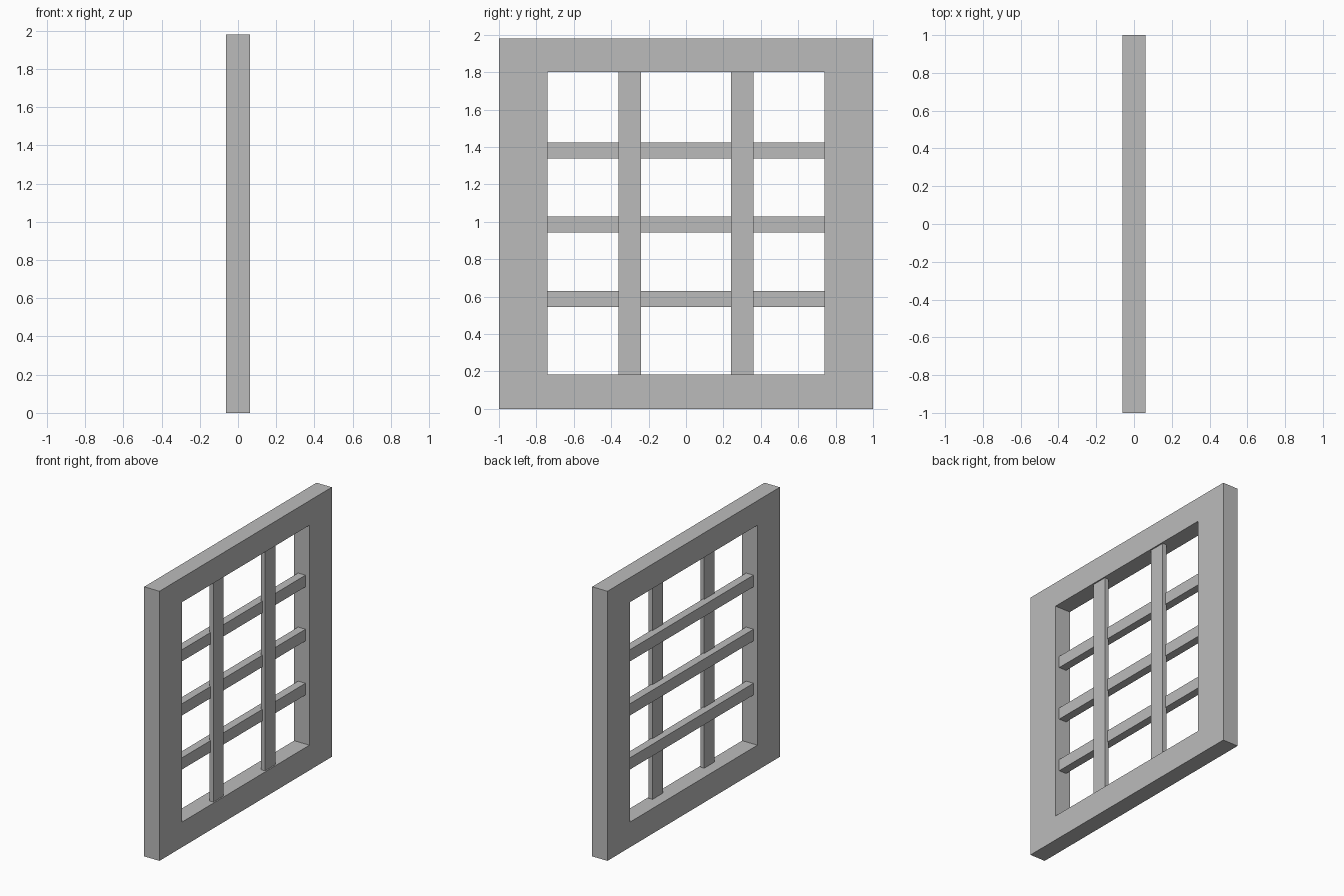
import bpy
import bmesh

cube = bpy.data.objects.get("Cube")
if cube:
    bpy.data.objects.remove(cube, do_unlink=True)

grey = bpy.data.materials.new("plain_grey")
grey.use_nodes = True
colour = (0.5, 0.5, 0.5, 1)
grey.diffuse_color = colour
grey.node_tree.nodes["Principled BSDF"].inputs["Base Color"].default_value = colour


def add_object(name, bm):
    bmesh.ops.recalc_face_normals(bm, faces=bm.faces)
    mesh = bpy.data.meshes.new(name)
    bm.to_mesh(mesh)
    bm.free()
    mesh.materials.append(grey)
    obj = bpy.data.objects.new(name, mesh)
    bpy.context.collection.objects.link(obj)
    return obj


def add_bar(name, low, high):
    bm = bmesh.new()
    bmesh.ops.create_cube(bm, size=1)
    for v in bm.verts:
        v.co = [(a + b) / 2 + c * (b - a) for a, b, c in zip(low, high, v.co)]
    return add_object(name, bm)


DEPTH = 0.062
HEIGHT = 1.98
OPEN_Y, OPEN_LOW, OPEN_HIGH = 0.74, 0.185, 1.80


def rectangle(bm, x, half, low, high):
    corners = ((-half, low), (half, low), (half, high), (-half, high))
    return [bm.verts.new((x, y, z)) for y, z in corners]


# Outer frame with mitred corners
bm = bmesh.new()
rings = [rectangle(bm, -DEPTH, 1, 0, HEIGHT),
         rectangle(bm, DEPTH, 1, 0, HEIGHT),
         rectangle(bm, DEPTH, OPEN_Y, OPEN_LOW, OPEN_HIGH),
         rectangle(bm, -DEPTH, OPEN_Y, OPEN_LOW, OPEN_HIGH)]
for r in range(4):
    a, b = rings[r], rings[(r + 1) % 4]
    for i in range(4):
        j = (i + 1) % 4
        bm.faces.new((a[i], a[j], b[j], b[i]))
add_object("window_frame", bm)

# Upright slats, set forward of the rails
for side, y in (("right", -0.30), ("left", 0.30)):
    add_bar("upright_slat_" + side, (0.02, y - 0.06, OPEN_LOW), (0.052, y + 0.06, OPEN_HIGH))

# Horizontal rails through the middle of the frame
for level, z in (("lower", 0.588), ("middle", 0.985), ("upper", 1.382)):
    add_bar("cross_rail_" + level, (-0.03, -OPEN_Y, z - 0.043), (0.03, OPEN_Y, z + 0.043))
